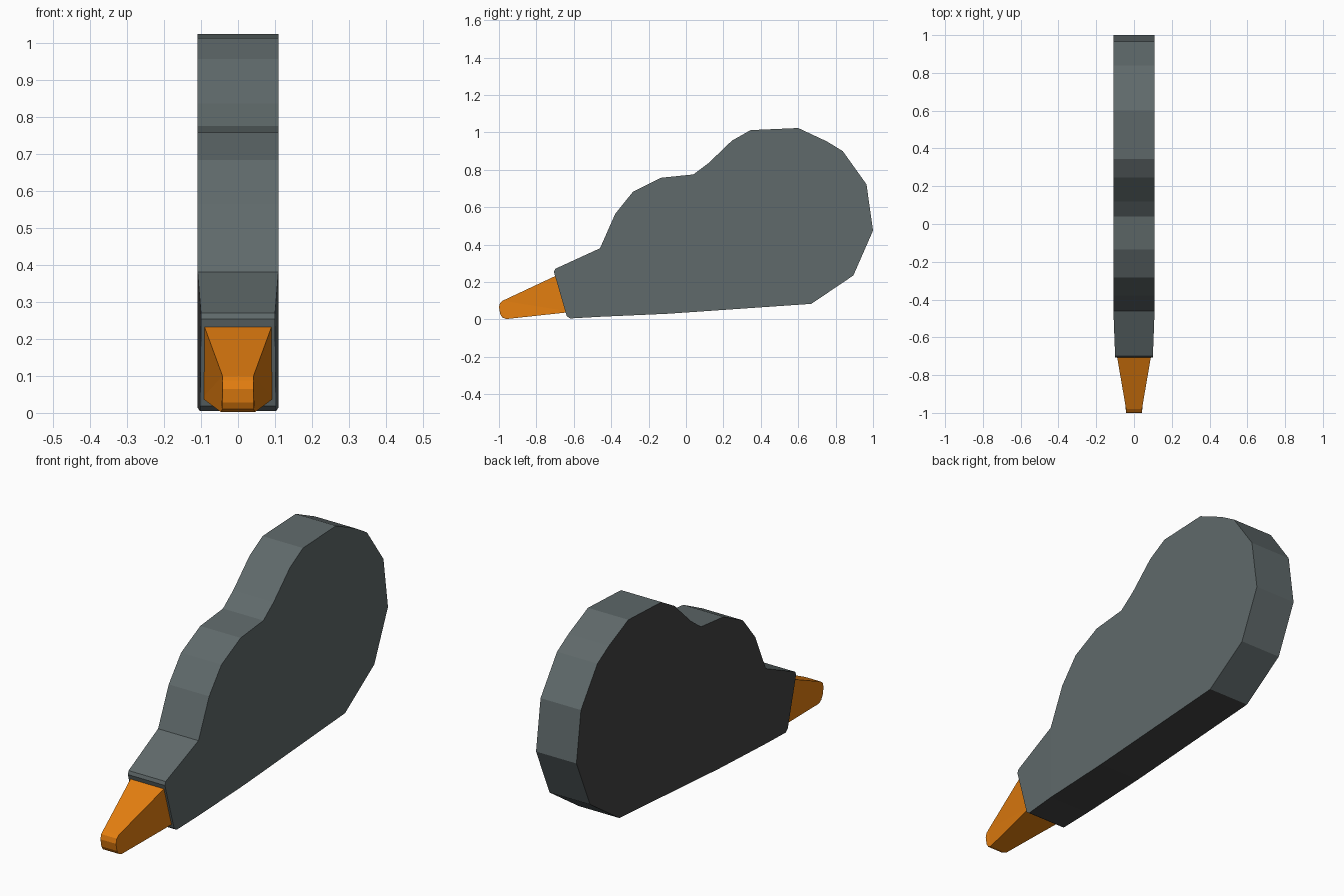
import bpy, bmesh

if "Cube" in bpy.data.objects:
    bpy.data.objects.remove(bpy.data.objects["Cube"])


def material(name, rgb):
    m = bpy.data.materials.new(name)
    m.diffuse_color = (*rgb, 1)
    m.use_nodes = True
    m.node_tree.nodes["Principled BSDF"].inputs["Base Color"].default_value = m.diffuse_color
    return m


grey = material("slate grey", (0.115, 0.142, 0.145))
black = material("soft black", (0.055, 0.055, 0.055))
orange = material("orange", (0.78, 0.21, 0.005))


def slab(name, profile, half_width, mats):
    """Side profile (y, z) extruded across x; half_width(y) gives the taper."""
    bm = bmesh.new()
    left = [bm.verts.new((-half_width(y), y, z)) for y, z in profile]
    right = [bm.verts.new((half_width(y), y, z)) for y, z in profile]
    bm.faces.new(left)
    bm.faces.new(right)
    n = len(profile)
    for i in range(n):
        j = (i + 1) % n
        bm.faces.new((left[i], left[j], right[j], right[i]))
    bmesh.ops.recalc_face_normals(bm, faces=bm.faces)
    bmesh.ops.triangulate(bm, faces=[f for f in bm.faces if len(f.verts) > 4])
    me = bpy.data.meshes.new(name)
    bm.normal_update()
    # Left side and underside take the second colour
    if len(mats) > 1:
        for f in bm.faces:
            if f.normal.x < -0.9 or f.normal.z < -0.95:
                f.material_index = 1
    bm.to_mesh(me)
    bm.free()
    for m in mats:
        me.materials.append(m)
    ob = bpy.data.objects.new(name, me)
    bpy.context.collection.objects.link(ob)
    return ob


# Rounded hand-held body, slightly narrower at the nose
body = [(-0.70, 0.27), (-0.46, 0.38), (-0.378, 0.565), (-0.283, 0.683),
        (-0.135, 0.757), (0.04, 0.775), (0.12, 0.835), (0.245, 0.955),
        (0.345, 1.012), (0.60, 1.023), (0.75, 0.953), (0.838, 0.90),
        (0.965, 0.722), (1.0, 0.475), (0.895, 0.235), (0.67, 0.083),
        (-0.10, 0.03), (-0.46, 0.014), (-0.62, 0.005), (-0.638, 0.018),
        (-0.706, 0.253)]
slab("body", body, lambda y: 0.109 - 0.009 * max(0, (-0.46 - y) / 0.24), [grey, black])

# Tapered applicator tip, its root sunk into the body
tip = [(-0.66, 0.25), (-0.98, 0.10), (-0.994, 0.088), (-1.0, 0.065),
       (-0.993, 0.028), (-0.982, 0.010), (-0.96, 0.002), (-0.61, 0.040)]
slab("tip", tip, lambda y: min(0.097, 0.042 + 0.055 * max(0, y + 0.98) / 0.29), [orange])
